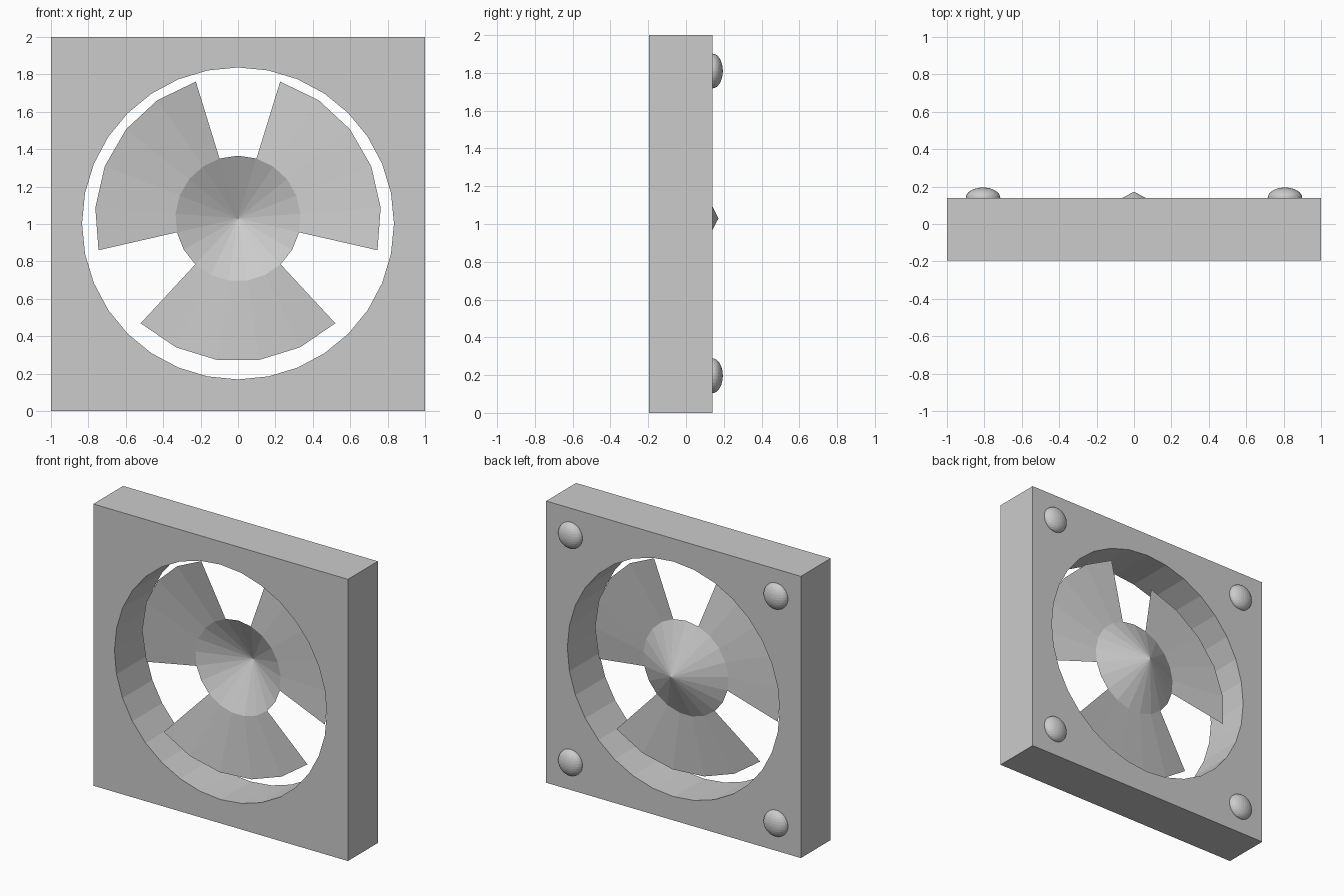
import bpy, bmesh
from math import sin, cos, pi

if "Cube" in bpy.data.objects:
    bpy.data.objects.remove(bpy.data.objects["Cube"])

Y_FRONT, Y_BACK = -0.195, 0.14


def mesh_object(name, bm):
    mesh = bpy.data.meshes.new(name)
    bm.to_mesh(mesh)
    bm.free()
    obj = bpy.data.objects.new(name, mesh)
    bpy.context.collection.objects.link(obj)
    return obj


# Square housing with a round opening
bpy.ops.mesh.primitive_cube_add(size=1, location=(0, (Y_FRONT + Y_BACK) / 2, 1))
housing = bpy.context.object
housing.name = "housing"
housing.scale = (2, Y_BACK - Y_FRONT, 2)
bpy.ops.object.transform_apply(location=False, rotation=False, scale=True)

bpy.ops.mesh.primitive_cylinder_add(vertices=32, radius=0.834, depth=1,
                                    location=(0, 0, 1.003), rotation=(pi / 2, 0, 0))
cutter = bpy.context.object
cutter.name = "opening_cutter"
cutter.hide_render = True
mod = housing.modifiers.new("opening", 'BOOLEAN')
mod.operation = 'DIFFERENCE'
mod.solver = 'EXACT'
mod.object = cutter
bpy.context.view_layer.objects.active = housing
bpy.ops.object.modifier_apply(modifier=mod.name)
bpy.data.objects.remove(cutter)

# Rotor: thin 21-sided cone hub with three pitched blades growing from its rim
SIDES, HUB_R, BLADE_R, HUB_Z = 21, 0.335, 0.765, 1.03
STEP = 2 * pi / SIDES


def polar(bm, r, angle, y):
    return bm.verts.new((r * sin(angle), y, HUB_Z + r * cos(angle)))


bm = bmesh.new()
tip = bm.verts.new((0, 0.172, HUB_Z))
rim = [polar(bm, HUB_R, i * STEP, 0.002) for i in range(SIDES)]
for i in range(SIDES):
    bm.faces.new((tip, rim[i], rim[(i + 1) % SIDES]))
for blade in range(3):
    first = blade * 7 + 1
    outer = []
    for k in range(6):
        pitch = sin((k - 2.5) * STEP) / sin(2.5 * STEP)
        outer.append(polar(bm, BLADE_R, (first + k) * STEP, -0.027 - 0.063 * pitch))
    for k in range(5):
        a, b = rim[(first + k) % SIDES], rim[(first + k + 1) % SIDES]
        bm.faces.new((a, outer[k], outer[k + 1], b))
mesh_object("fan_rotor", bm)

# Domed screw heads on the back corners
for x in (-0.807, 0.807):
    for z in (0.197, 1.81):
        bpy.ops.mesh.primitive_uv_sphere_add(segments=32, ring_count=16, radius=0.092,
                                             location=(x, Y_BACK, z))
        screw = bpy.context.object
        screw.name = "screw_head"
        screw.scale = (1, 0.055 / 0.092, 1)
